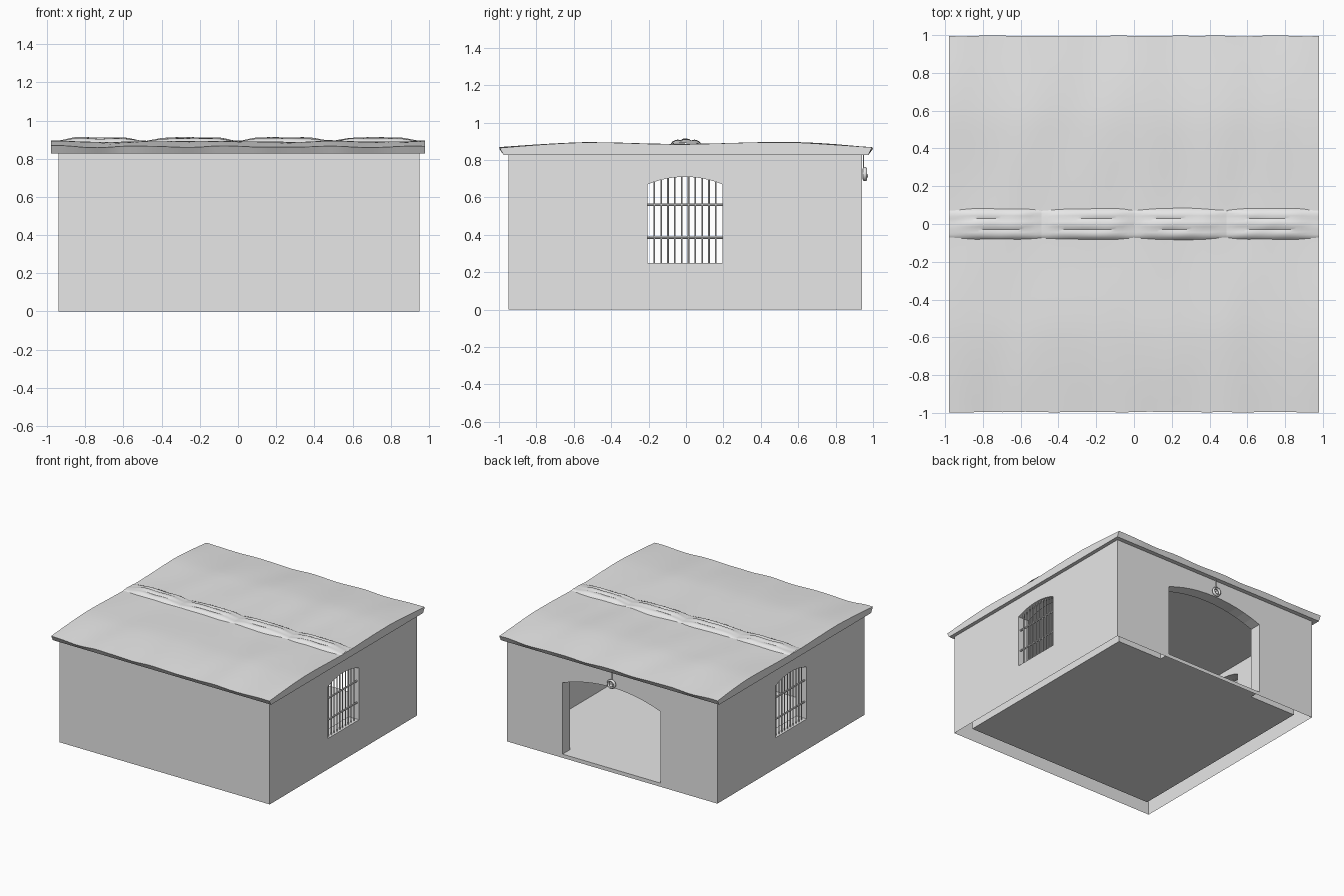
import bpy, bmesh, math
from mathutils import Matrix, Vector, noise

old = bpy.data.objects.get("Cube")
if old:
    bpy.data.objects.remove(old, do_unlink=True)

# One plain grey for everything
grey = bpy.data.materials.new("plain grey")
grey.use_nodes = True
grey.diffuse_color = (0.8, 0.8, 0.8, 1)
grey.node_tree.nodes["Principled BSDF"].inputs["Base Color"].default_value = (0.8, 0.8, 0.8, 1)


def finish(bm, name, smooth=None):
    bmesh.ops.recalc_face_normals(bm, faces=bm.faces)
    mesh = bpy.data.meshes.new(name)
    bm.to_mesh(mesh)
    bm.free()
    mesh.materials.append(grey)
    ob = bpy.data.objects.new(name, mesh)
    bpy.context.collection.objects.link(ob)
    if smooth:
        bpy.ops.object.select_all(action='DESELECT')
        ob.select_set(True)
        bpy.context.view_layer.objects.active = ob
        bpy.ops.object.shade_smooth_by_angle(angle=math.radians(smooth))
    return ob


def add_box(bm, lo, hi):
    lo, hi = Vector(lo), Vector(hi)
    size = hi - lo
    m = Matrix.Translation((lo + hi) / 2) @ Matrix.Diagonal((*size, 1))
    bmesh.ops.create_cube(bm, size=1, matrix=m)


def add_rod(bm, a, b, r, sides=8):
    a, b = Vector(a), Vector(b)
    d = b - a
    m = Matrix.Translation((a + b) / 2) @ d.to_track_quat('Z', 'Y').to_matrix().to_4x4()
    bmesh.ops.create_cone(bm, cap_ends=True, segments=sides, radius1=r, radius2=r,
                          depth=d.length, matrix=m)


def arch_top(u, half, spring, apex):
    """Height of a shallow circular arch at offset u from its middle."""
    rise = apex - spring
    rad = (half * half + rise * rise) / (2 * rise)
    return apex - rad + math.sqrt(rad * rad - u * u)


def arch_cutter(name, half, bottom, spring, apex, place, depth):
    """Arched prism; place(u, z) gives the start point, depth the extrusion."""
    pts = [(-half, bottom), (half, bottom)]
    for i in range(13):
        u = half - 2 * half * i / 12
        pts.append((u, arch_top(u, half, spring, apex)))
    bm = bmesh.new()
    face = bm.faces.new([bm.verts.new(place(u, z)) for u, z in pts])
    ext = bmesh.ops.extrude_face_region(bm, geom=[face])
    bmesh.ops.translate(bm, vec=depth,
                        verts=[v for v in ext["geom"] if isinstance(v, bmesh.types.BMVert)])
    return finish(bm, name)


# Walls: hollow block with an arched doorway at the back and two side windows
X0, X1, Y0, Y1, TOP = -0.94, 0.95, -0.95, 0.94, 0.83
T, FLOOR, CEIL = 0.095, 0.03, 0.755

bm = bmesh.new()
add_box(bm, (X0, Y0, 0), (X1, Y1, TOP))
walls = finish(bm, "walls")
bm = bmesh.new()
add_box(bm, (X0 + T, Y0 + T, FLOOR), (X1 - T, Y1 - T, CEIL))
room = finish(bm, "room_cutter")
door = arch_cutter("door_cutter", 0.44, FLOOR, 0.61, 0.69,
                   lambda u, z: (u + 0.01, 0.7, z), (0, 0.5, 0))
window = arch_cutter("window_cutter", 0.2, 0.25, 0.67, 0.71,
                     lambda u, z: (-1.2, u - 0.005, z), (2.4, 0, 0))

bpy.context.view_layer.objects.active = walls
for cutter in (room, door, window):
    cutter.hide_render = True
    mod = walls.modifiers.new(cutter.name, 'BOOLEAN')
    mod.operation = 'DIFFERENCE'
    mod.solver = 'EXACT'
    mod.object = cutter
    bpy.ops.object.modifier_apply(modifier=mod.name)
    bpy.data.objects.remove(cutter, do_unlink=True)

# The underside of the walls is open around the raised floor
bm = bmesh.new()
bm.from_mesh(walls.data)
under = [f for f in bm.faces if all(v.co.z < 0.001 for v in f.verts)]
bmesh.ops.delete(bm, geom=under, context='FACES')
bm.to_mesh(walls.data)
bm.free()

# Window grilles
for side, x in (("left", X1 - 0.02), ("right", X0 + 0.02)):
    bm = bmesh.new()
    for i in range(10):
        u = -0.164 + 0.0365 * i
        add_rod(bm, (x, u - 0.005, 0.25), (x, u - 0.005, arch_top(u, 0.2, 0.67, 0.71)), 0.0045)
    for z in (0.385, 0.56):
        add_rod(bm, (x, -0.205, z), (x, 0.195, z), 0.007)
    finish(bm, side + "_window_grille", 40)


# Roof: gently bowed, slightly uneven slab
def roof_height(x, y):
    a = min(abs(y), 1)
    z = 0.888 - 0.004 * math.cos(a * math.pi / 0.55) if a < 0.55 else 0.892 - 0.03 * ((a - 0.55) / 0.45) ** 1.4
    return z + 0.004 * math.cos(x * math.pi / 0.24) * a + 0.006 * noise.noise((x * 5, y * 2, 0.3))


bm = bmesh.new()
bmesh.ops.create_grid(bm, x_segments=48, y_segments=32, size=1)
for v in bm.verts:
    x, y = v.co.x * 0.98, v.co.y * 0.99
    v.co = (x, y, roof_height(x, y))
    if abs(y) > 0.98:
        v.co.y += math.copysign(0.006 + 0.005 * noise.noise((x * 6, y, 2)), y)
ext = bmesh.ops.extrude_face_region(bm, geom=bm.faces[:])
for v in ext["geom"]:
    if isinstance(v, bmesh.types.BMVert):
        v.co.z = 0.827
        if abs(v.co.y) > 0.98:
            v.co.y = math.copysign(0.975, v.co.y)
finish(bm, "roof", 40)

# Ridge: four lumpy caps along the middle of the roof
for n in range(4):
    start, length = -0.98 + 0.49 * n, 0.49
    bm = bmesh.new()
    bmesh.ops.create_grid(bm, x_segments=16, y_segments=12, size=1)
    for v in bm.verts:
        s, t = (v.co.x + 1) / 2, v.co.y
        x = start + length * s
        hump = min(1, 1.6 * math.sin(math.pi * min(max(s, 0), 1)))
        # Outer end caps taper gently towards the gable
        if n in (0, 3):
            hump *= min(1, 0.3 + (0.98 - abs(x)) / 0.2)
        rise = 0.006 + 0.022 * hump
        dent = 0.008 * hump * math.exp(-((abs(t) - 0.35) / 0.12) ** 2)
        z = 0.884 + rise * (1 - abs(t) ** 3) - dent + 0.004 * noise.noise((x * 9, t * 2, 5))
        if abs(t) > 0.99:
            z = 0.875
        v.co = (x, t * (0.082 + 0.006 * hump), z)
    finish(bm, "ridge_cap_%d" % (n + 1), 40)

# Hanging ring with a small ball above the doorway
bm = bmesh.new()
cx, cy, cz = 0.0, 0.957, 0.725
add_rod(bm, (cx, cy - 0.008, 0.83), (cx, cy - 0.008, cz + 0.03), 0.0035)
ring = []
for i in range(20):
    a = 2 * math.pi * i / 20
    row = []
    for j in range(8):
        b = 2 * math.pi * j / 8
        r = 0.029 + 0.009 * math.cos(b)
        row.append(bm.verts.new((cx + r * math.cos(a), cy + 0.012 * math.sin(b), cz + r * math.sin(a))))
    ring.append(row)
for i in range(20):
    for j in range(8):
        p, q, k = ring[i], ring[(i + 1) % 20], (j + 1) % 8
        bm.faces.new((p[j], q[j], q[k], p[k]))
bmesh.ops.create_uvsphere(bm, u_segments=12, v_segments=8, radius=0.013,
                          matrix=Matrix.Translation((cx, cy + 0.004, cz - 0.01)))
finish(bm, "hanging_ring", 50)
